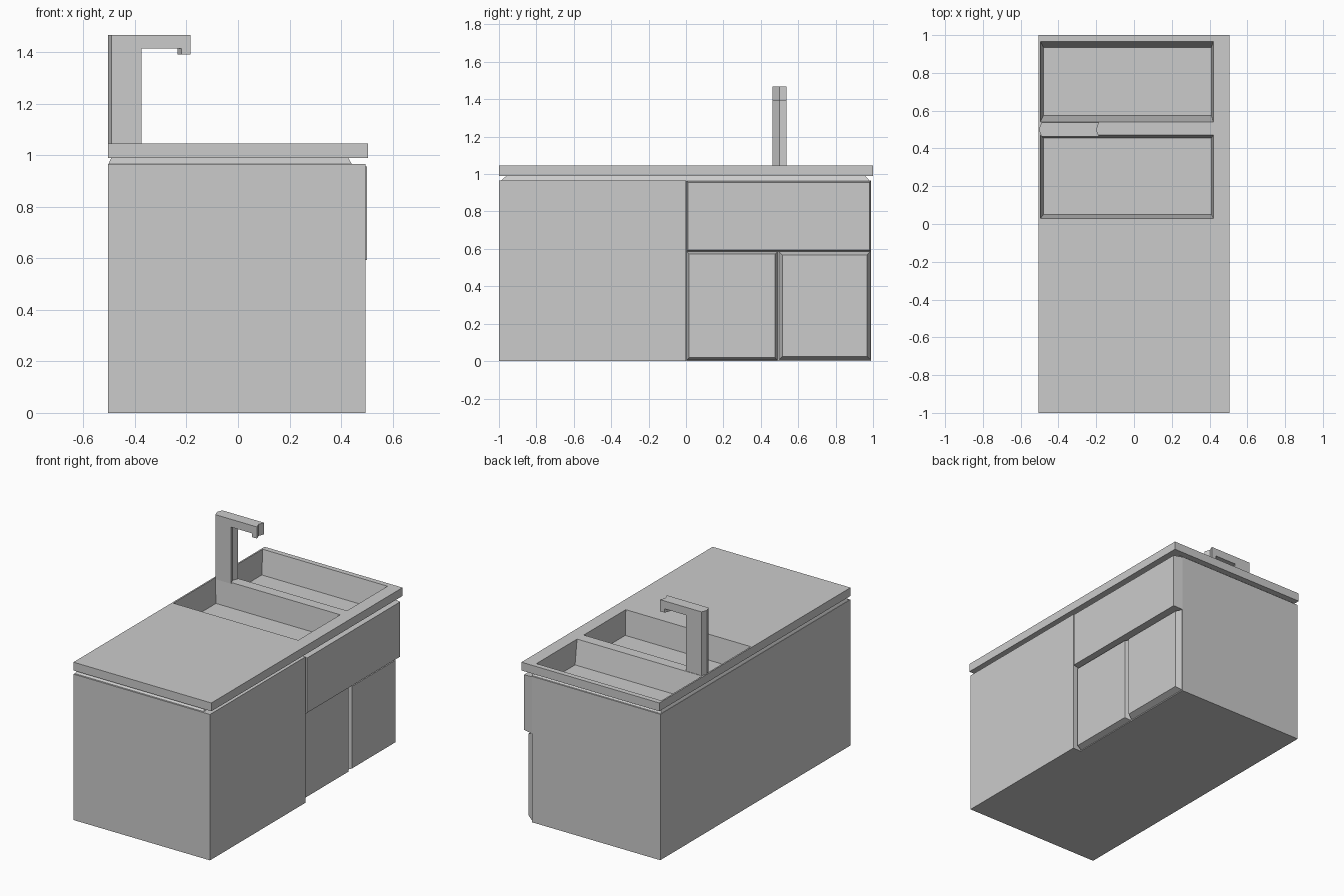
import bpy

if "Cube" in bpy.data.objects:
    bpy.data.objects.remove(bpy.data.objects["Cube"], do_unlink=True)

grey = bpy.data.materials.new("light grey")
grey.use_nodes = True
colour = (0.6, 0.6, 0.6, 1)
grey.diffuse_color = colour
grey.node_tree.nodes["Principled BSDF"].inputs["Base Color"].default_value = colour


def loft(name, rings):
    """Solid joining matching outlines, capped at both ends."""
    n = len(rings[0])
    verts = [v for ring in rings for v in ring]
    faces = [list(range(n))[::-1], list(range(len(verts) - n, len(verts)))]
    for r in range(len(rings) - 1):
        a, b = r * n, (r + 1) * n
        for i in range(n):
            j = (i + 1) % n
            faces.append([a + i, a + j, b + j, b + i])
    mesh = bpy.data.meshes.new(name)
    mesh.from_pydata(verts, [], faces)
    mesh.materials.append(grey)
    obj = bpy.data.objects.new(name, mesh)
    bpy.context.collection.objects.link(obj)
    return obj


def flat(x0, x1, y0, y1, z):
    return [(x0, y0, z), (x1, y0, z), (x1, y1, z), (x0, y1, z)]


def upright(x, y0, y1, z0, z1):
    return [(x, y0, z0), (x, y1, z0), (x, y1, z1), (x, y0, z1)]


def cut(target, cutter):
    cutter.hide_render = True
    cutter.hide_viewport = True
    mod = target.modifiers.new(cutter.name, "BOOLEAN")
    mod.operation = "DIFFERENCE"
    mod.solver = "EXACT"
    mod.object = cutter


# Cabinet: L-shaped plan, recessed behind the drawer and doors
left, face, recess, back = -0.505, 0.495, 0.435, 0.99
plan = [(left, -1), (face, -1), (face, 0), (recess, 0), (recess, back), (left, back)]
cabinet = loft("cabinet", [[(x, y, z) for x, y in plan] for z in (0, 0.966)])

# Tapered neck and the countertop
neck = loft("neck", [flat(left, 0.445, -0.995, 0.985, 0.96),
                     flat(-0.49, 0.425, -0.955, 0.955, 0.995)])
countertop = loft("countertop", [flat(-0.505, 0.505, -1, 1, z) for z in (0.99, 1.045)])

# Two basins cut through everything below the countertop surface
basins = {"front_basin": (0.03, 0.47, 0.05, 0.455, 0.885),
          "back_basin": (0.54, 0.965, 0.575, 0.935, 0.89)}
for name, (y0, y1, f0, f1, floor) in basins.items():
    cutter = loft(name + "_cutter", [flat(-0.48, 0.41, f0, f1, floor),
                                     flat(-0.495, 0.42, y0, y1, 1.045),
                                     flat(-0.495, 0.42, y0, y1, 1.1)])
    for part in (cabinet, neck, countertop):
        cut(part, cutter)


# Drawer and doors: panels with sloped rims
def panel(name, depth, y0, y1, z0, z1, rim):
    loft(name, [upright(recess - 0.005, y0, y1, z0, z1),
                upright(depth, y0 + rim, y1 - rim, z0 + rim, z1 - rim)])


panel("drawer", 0.5, 0.002, 0.99, 0.585, 0.964, 0.008)
panel("front_door", 0.475, 0.002, 0.492, 0.003, 0.588, 0.015)
panel("back_door", 0.475, 0.495, 0.988, 0.005, 0.588, 0.02)

# Tap: angular outline swept across y with a chevron centre line
outline = [(-0.49, 1.04), (-0.375, 1.04), (-0.375, 1.415), (-0.22, 1.415),
           (-0.22, 1.39), (-0.185, 1.39), (-0.185, 1.467), (-0.49, 1.467)]
loft("tap", [[(x - shift, y, z) for x, z in outline]
             for y, shift in ((0.537, 0), (0.5, 0.014), (0.463, 0))])
